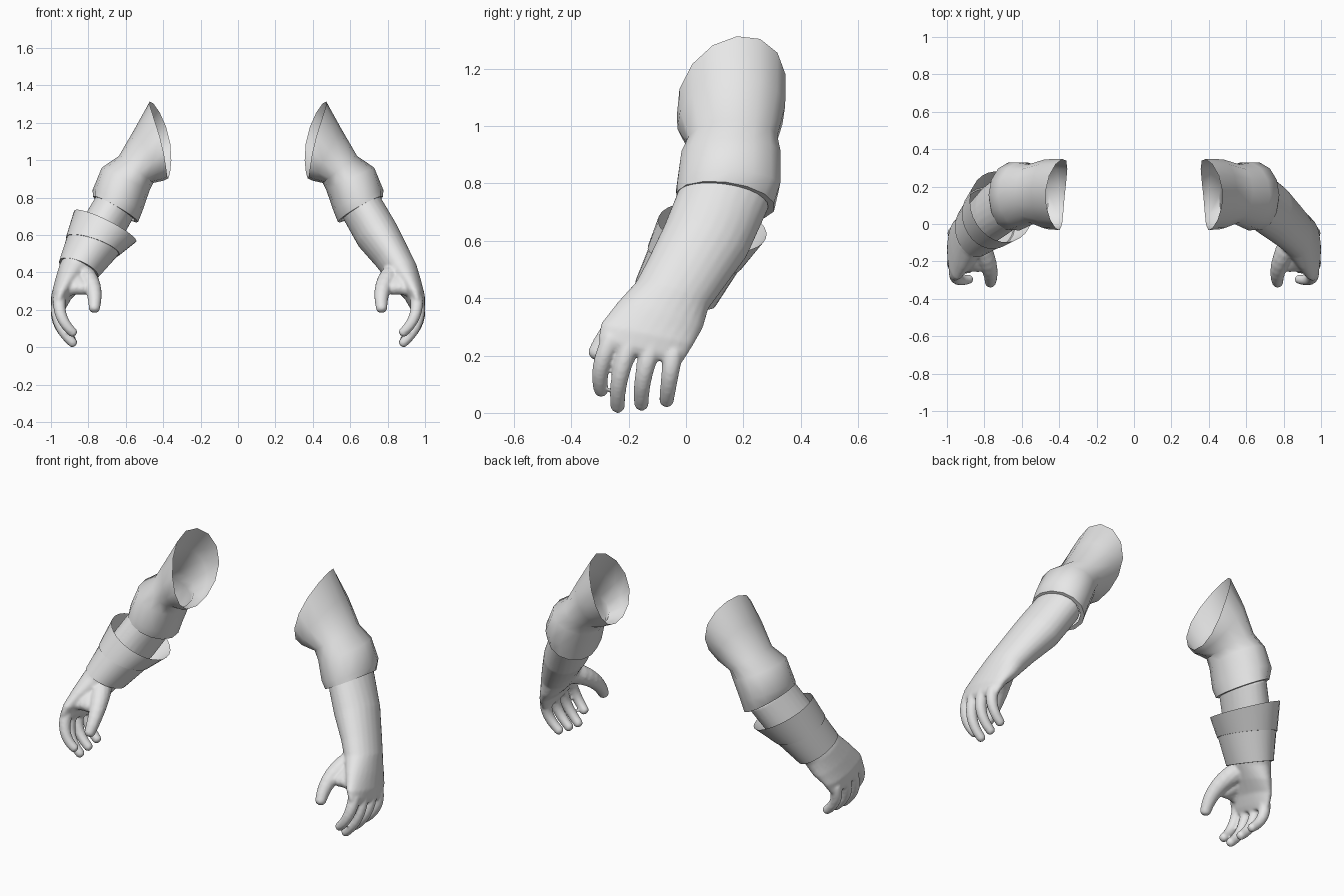
import bpy, bmesh, math
from mathutils import Vector

if "Cube" in bpy.data.objects:
    bpy.data.objects.remove(bpy.data.objects["Cube"])

grey = bpy.data.materials.new("light_grey")
grey.diffuse_color = (0.8, 0.8, 0.8, 1)
grey.use_nodes = True
grey.node_tree.nodes["Principled BSDF"].inputs["Base Color"].default_value = grey.diffuse_color


def loft(bm, rings, n, side, cap=False):
    """Skin elliptical rings given as (centre, U half-axis, V half-axis[, bend])."""
    rows = []
    for c, u, v, *w in rings:
        c, u, v = Vector(c), Vector(u), Vector(v)
        w = Vector(w[0]) if w else Vector((0, 0, 0))
        row = []
        for i in range(n):
            t = 2 * math.pi * i / n
            p = c + u * math.cos(t) + v * math.sin(t) + w * math.cos(t) ** 2
            row.append(bm.verts.new((p.x * side, p.y, p.z)))
        rows.append(row)
    for a, b in zip(rows, rows[1:]):
        for i in range(n):
            j = (i + 1) % n
            bm.faces.new((a[i], a[j], b[j], b[i]))
    if cap:
        bm.faces.new(rows[0][::-1])
        bm.faces.new(rows[-1])


def finger(bm, base, bend, tip, r0, r1, side):
    """Tapered digit along a quadratic curve with a rounded end."""
    a, b, c = Vector(base), Vector(bend), Vector(tip)
    rings = []

    def ring(p, d, r):
        u = d.cross(Vector((0, 1, 0.2))).normalized()
        rings.append((p, u * r, d.cross(u).normalized() * r))

    for i in range(9):
        t = i / 8
        p = a * (1 - t) ** 2 + b * 2 * t * (1 - t) + c * t * t
        d = ((b - a) * (1 - t) + (c - b) * t).normalized()
        ring(p, d, r0 + (r1 - r0) * t)
    for k in (25, 50, 72):
        s = math.radians(k)
        ring(c + d * r1 * 0.8 * math.sin(s), d, r1 * math.cos(s))
    loft(bm, rings, 12, side, True)


def finish(name, bm):
    bmesh.ops.recalc_face_normals(bm, faces=bm.faces)
    me = bpy.data.meshes.new(name)
    bm.to_mesh(me)
    bm.free()
    me.materials.append(grey)
    ob = bpy.data.objects.new(name, me)
    bpy.context.collection.objects.link(ob)
    bpy.ops.object.select_all(action='DESELECT')
    ob.select_set(True)
    bpy.context.view_layer.objects.active = ob
    bpy.ops.object.shade_smooth_by_angle(angle=math.radians(45))
    return ob


# sleeve: curved shoulder opening, elbow bulge, folded hem
SLEEVE = [
    ((.389, .158, 1.108), (.05, .02, .205), (.018, -.19, -.025), (.033, 0, 0)),
    ((.465, .158, 1.03), (.076, .02, .14), (.006, -.188, -.01), (.01, 0, 0)),
    ((.545, .162, .95), (.092, .01, .072), (0, -.158, 0)),
    ((.60, .157, .90), (.128, 0, .06), (0, -.177, 0)),
    ((.642, .147, .79), (.135, .01, .052), (0, -.184, 0)),
    ((.655, .137, .737), (.121, .0, .068), (0, -.174, .02)),
    ((.656, .137, .737), (.102, .0, .058), (0, -.15, .018)),
]

# forearm, wrist and palm
ARM = [
    ((.653, .137, .76), (.101, .012, .052), (0, -.153, .04)),
    ((.745, .068, .60), (.103, .02, .05), (0, -.143, .055)),
    ((.825, -.004, .48), (.09, .015, .035), (0, -.131, .05)),
    ((.868, -.048, .41), (.087, .01, .025), (0, -.127, .045)),
    ((.905, -.09, .34), (.075, 0, .01), (0, -.149, .045)),
    ((.942, -.135, .275), (.057, 0, 0), (0, -.163, .035)),
    ((.957, -.154, .225), (.042, 0, 0), (0, -.152, .035)),
    ((.96, -.156, .20), (.028, 0, 0), (0, -.138, .032)),
]

# index to little finger: base, bend, tip
FINGERS = [
    ((.955, -.258, .26), (.965, -.315, .15), (.882, -.295, .078)),
    ((.962, -.19, .25), (.99, -.245, .12), (.882, -.238, .022)),
    ((.965, -.118, .23), (.99, -.16, .12), (.885, -.155, .03)),
    ((.96, -.045, .21), (.985, -.058, .12), (.89, -.068, .042)),
]

for side, label in ((-1, "right"), (1, "left")):
    bm = bmesh.new()
    loft(bm, SLEEVE, 14, side)
    finish(label + "_sleeve", bm)

    bm = bmesh.new()
    loft(bm, ARM, 24, side, True)
    for base, bend, tip in FINGERS:
        finger(bm, base, bend, tip, .035, .026, side)
    # thumb, and the fleshy web between it and the palm
    finger(bm, (.85, -.08, .40), (.752, -.23, .35), (.768, -.312, .208), .065, .031, side)
    for tip in ((.83, -.225, .312), (.865, -.225, .312), (.90, -.225, .308)):
        finger(bm, (.89, -.10, .38), (.87, -.18, .35), tip, .065, .036, side)
    arm = finish(label + "_forearm_and_hand", bm)
    # merge digits and palm into one soft skin
    rm = arm.modifiers.new("merge", 'REMESH')
    rm.mode = 'VOXEL'
    rm.voxel_size = .0075
    rm.use_smooth_shade = True
    sm = arm.modifiers.new("soften", 'SMOOTH')
    sm.factor = .5
    sm.iterations = 7

# flared cuff bands worn on one forearm, the lower tucked into the upper
CUFF = [
    ((.71, .092, .647), (.167, .03, .08), (0, -.187, .038)),
    ((.777, .03, .542), (.143, .025, .045), (0, -.162, .042)),
    ((.852, -.036, .418), (.105, .02, .038), (0, -.139, .046)),
]


def scaled(ring, k):
    c, u, v = ring
    return c, Vector(u) * k, Vector(v) * k


for i, (name, top, lip) in enumerate((("upper_cuff_band", 1, .96), ("lower_cuff_band", .97, .86))):
    bm = bmesh.new()
    loft(bm, [scaled(CUFF[i], top), CUFF[i + 1], scaled(CUFF[i + 1], lip)], 28, -1)
    finish(name, bm)
